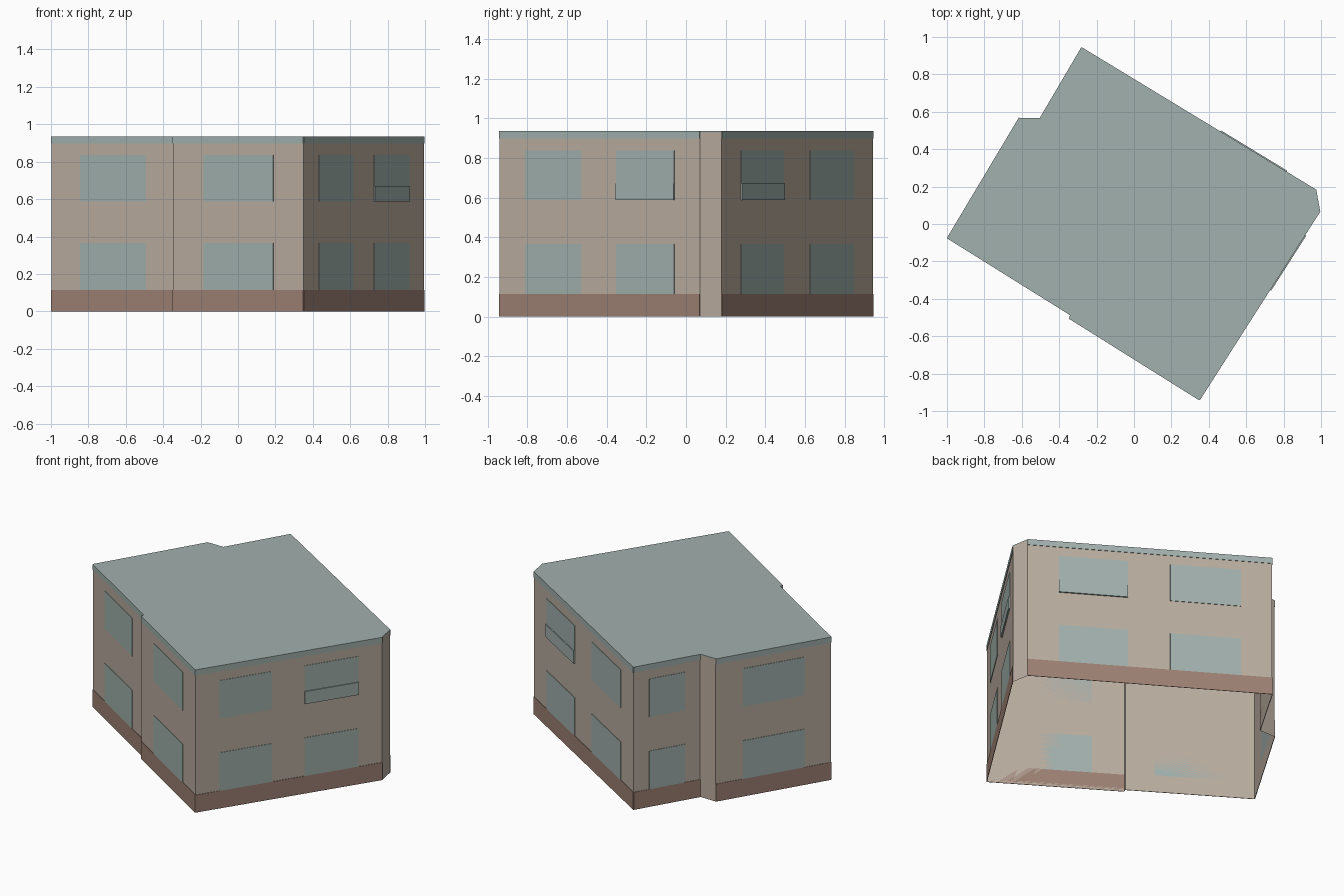
import bpy
import bmesh
from mathutils import Vector

cube = bpy.data.objects.get("Cube")
if cube:
    bpy.data.objects.remove(cube, do_unlink=True)


def material(name, rgb):
    m = bpy.data.materials.new(name)
    m.use_nodes = True
    m.diffuse_color = (*rgb, 1)
    m.node_tree.nodes["Principled BSDF"].inputs["Base Color"].default_value = (*rgb, 1)
    return m


BEIGE = material("beige plaster", (0.49, 0.42, 0.35))
TEAL = material("grey teal", (0.36, 0.44, 0.42))
BROWN = material("brown plinth", (0.34, 0.22, 0.175))

HEIGHT = 0.935
SKIN = 0.003


def finish(name, bm, mat):
    mesh = bpy.data.meshes.new(name)
    bm.to_mesh(mesh)
    bm.free()
    mesh.materials.append(mat)
    obj = bpy.data.objects.new(name, mesh)
    bpy.context.collection.objects.link(obj)


def prism(name, outline, z0, z1, mat, open_bottom=False):
    """Extrude a flat outline upwards."""
    bm = bmesh.new()
    base = bm.faces.new([bm.verts.new((x, y, z0)) for x, y in outline])
    top = bmesh.ops.extrude_face_region(bm, geom=[base], use_keep_orig=True)["geom"]
    verts = [g for g in top if isinstance(g, bmesh.types.BMVert)]
    bmesh.ops.translate(bm, verts=verts, vec=(0, 0, z1 - z0))
    bmesh.ops.recalc_face_normals(bm, faces=bm.faces)
    if open_bottom:
        bmesh.ops.delete(bm, geom=[base], context="FACES_ONLY")
    finish(name, bm, mat)


def plate(name, p, q, span, z0, z1, mat, depth=SKIN):
    """Thin plate on the outside of the wall from p to q."""
    a, b = p.lerp(q, span[0]), p.lerp(q, span[1])
    d = (q - p).normalized()
    out = Vector((d.y, -d.x)) * depth
    prism(name, [a, a + out, b + out, b], z0, z1, mat)


# Footprint, counter-clockwise from the left corner
A, S1, S2, B, C, D, E, F, G = footprint = [Vector(p) for p in (
    (-0.997, -0.075), (-0.34, -0.485), (-0.348, -0.503), (0.35, -0.94),
    (0.995, 0.07), (0.975, 0.18), (-0.28, 0.942), (-0.5, 0.568), (-0.613, 0.568))]

# Open-bottomed shell and flat roof
prism("wall_shell", footprint, 0, HEIGHT - 0.006, BEIGE, open_bottom=True)
prism("roof_slab", footprint, HEIGHT - 0.006, HEIGHT, TEAL)

# Plinth, roof edge and two storeys of windows on each main wall
single = [(0.235, 0.77)]
double = [(0.128, 0.41), (0.583, 0.873)]
walls = {
    "front_left": (A, S1, single),
    "front_right": (S2, B, single),
    "side": (B, C, double),
    "back": (D, E, double),
    "back_bay": (E, F, single),
    "rear_side": (G, A, single),
}
for name, (p, q, spans) in walls.items():
    plate(name + "_plinth", p, q, (0, 1), 0, 0.115, BROWN)
    plate(name + "_roof_edge", p, q, (0, 1), 0.897, HEIGHT, TEAL)
    for i, span in enumerate(spans):
        plate(f"{name}_lower_window_{i}", p, q, span, 0.115, 0.365, TEAL)
        plate(f"{name}_upper_window_{i}", p, q, span, 0.588, 0.837, TEAL)

# Low balustrades across two upper windows
plate("side_balustrade", B, C, double[1], 0.588, 0.67, TEAL, 0.009)
plate("back_balustrade", D, E, double[0], 0.588, 0.67, TEAL, 0.009)
